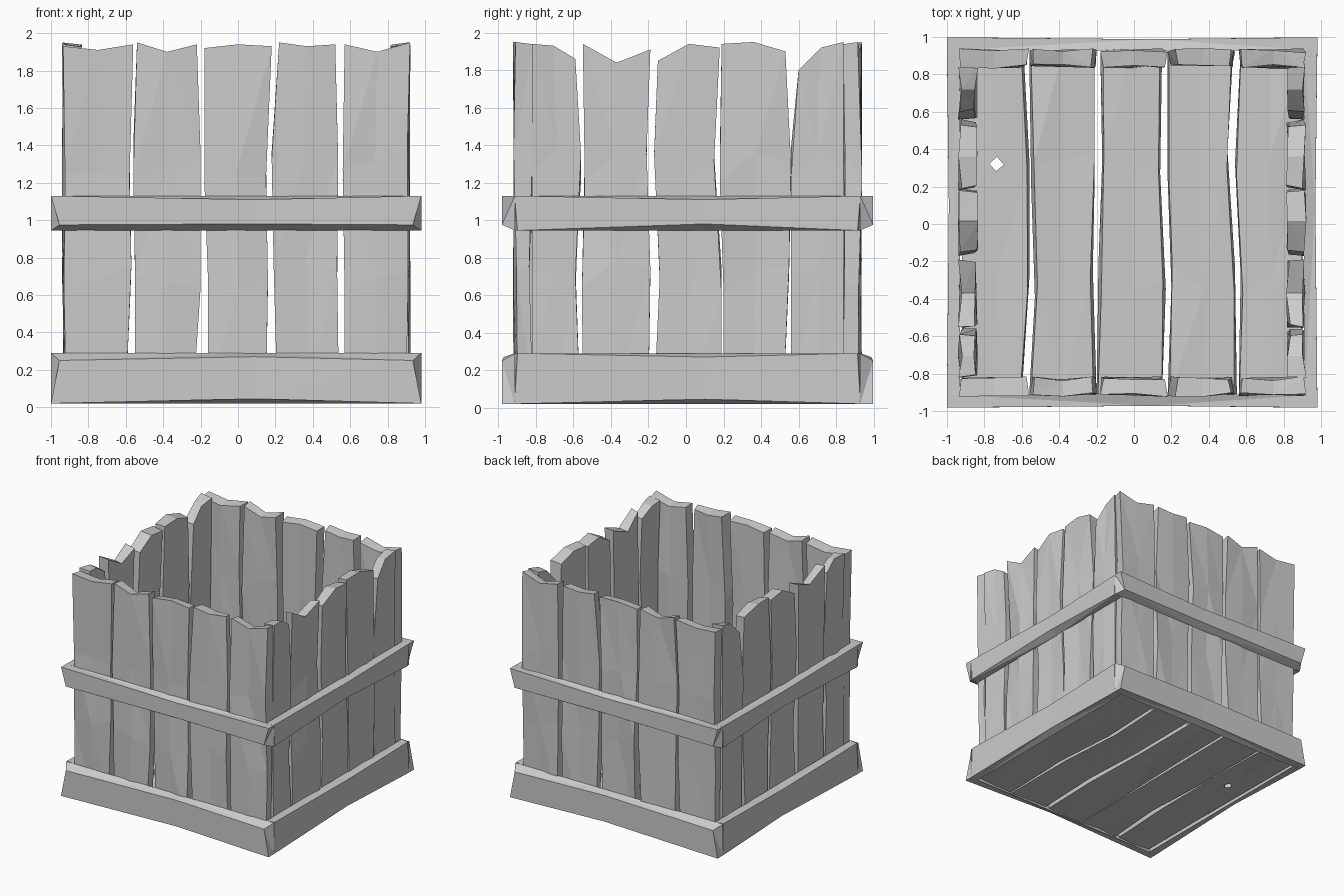
import bpy, bmesh, random
from mathutils import Vector

random.seed(4)
cube = bpy.data.objects.get("Cube")
if cube:
    bpy.data.objects.remove(cube, do_unlink=True)

grey = bpy.data.materials.new("weathered_grey")
grey.use_nodes = True
grey.diffuse_color = (0.6, 0.6, 0.6, 1)
grey.node_tree.nodes["Principled BSDF"].inputs["Base Color"].default_value = (0.6, 0.6, 0.6, 1)

CX, CY = -0.01, 0.008   # centre of the walls


def solid(name, layers, place):
    """Closed faceted board from an outer and an inner grid of (u, d, z) points."""
    bm = bmesh.new()
    grids = [[[bm.verts.new(place(*p)) for p in row] for row in g] for g in layers]
    rows, cols = len(grids[0]), len(grids[0][0])
    for g in grids:
        for r in range(rows - 1):
            for c in range(cols - 1):
                bm.faces.new((g[r][c], g[r][c + 1], g[r + 1][c + 1], g[r + 1][c]))

    def rim(g):
        return (g[0] + [g[r][-1] for r in range(1, rows)]
                + g[-1][-2::-1] + [g[r][0] for r in range(rows - 2, 0, -1)])
    a, b = rim(grids[0]), rim(grids[1])
    for i in range(len(a)):
        j = (i + 1) % len(a)
        bm.faces.new((a[i], a[j], b[j], b[i]))
    bmesh.ops.triangulate(bm, faces=bm.faces[:])
    bmesh.ops.recalc_face_normals(bm, faces=bm.faces[:])
    mesh = bpy.data.meshes.new(name)
    bm.to_mesh(mesh)
    bm.free()
    mesh.materials.append(grey)
    obj = bpy.data.objects.new(name, mesh)
    bpy.context.collection.objects.link(obj)
    return obj


def plank(name, left, right, heights, tops, outer, inner, place, dents=None):
    """Rough board: wavy left and right edges, ragged top, chipped faces."""
    dents = dents or {}
    layers = []
    for k, depth in enumerate((outer, inner)):
        grid = []
        for r, (a, b) in enumerate(zip(left, right)):
            row = []
            for c in range(3):
                z = tops[c] if r == len(left) - 1 else heights[r]
                if 0 < r < len(left) - 1:
                    z += random.uniform(-0.1, 0.1)
                u = a + (b - a) * c / 2
                u += (random.uniform(0, 0.018) if k else 0) * (1 - c)
                d = depth + random.uniform(-0.012, 0.012)
                if k == 0:
                    d += dents.get((c, r), 0)
                row.append((u, d, z - 0.012 * k * (r == len(left) - 1)))
            grid.append(row)
        layers.append(grid)
    return solid(name, layers, place)


# Where each side sits: u runs along the wall, d outwards from the centre
sides = {
    "front": lambda u, d, z: Vector((u, CY - d, z)),
    "back": lambda u, d, z: Vector((u, CY + d, z)),
    "left": lambda u, d, z: Vector((CX + d, u, z)),
    "right": lambda u, d, z: Vector((CX - d, u, z)),
}

# Wall boards: left edge and right edge from bottom to top, then top heights
heights = (0.05, 0.7, 1.3)
long_wall = [
    ((-.92, -.93, -.925, -.935), (-.6, -.57, -.58, -.56), (1.93, 1.91, 1.94)),
    ((-.55, -.55, -.56, -.54), (-.24, -.2, -.2, -.22), (1.95, 1.9, 1.94)),
    ((-.16, -.16, -.18, -.18), (.15, .16, .15, .18), (1.92, 1.94, 1.93)),
    ((.21, .19, .18, .22), (.54, .53, .535, .52), (1.95, 1.93, 1.94)),
    ((.57, .57, .56, .57), (.9, .91, .905, .92), (1.94, 1.9, 1.95)),
]
short_wall = [
    ((-.82, -.82, -.82, -.82), (-.565, -.59, -.56, -.59), (1.94, 1.93, 1.86)),
    ((-.55, -.555, -.54, -.55), (-.2, -.19, -.21, -.19), (1.94, 1.84, 1.91)),
    ((-.17, -.14, -.17, -.15), (.19, .19, .15, .18), (1.85, 1.94, 1.92)),
    ((.2, .2, .18, .19), (.52, .55, .56, .53), (1.94, 1.95, 1.9)),
    ((.56, .56, .56, .6), (.84, .84, .84, .84), (1.8, 1.92, 1.95)),
]
for side, place in sides.items():
    wall = long_wall if side in ("front", "back") else short_wall
    for i, (a, b, tops) in enumerate(wall):
        gouge = {(0, 2): -0.05} if side == "left" and i == 1 else None
        plank(f"{side}_plank_{i + 1}", a, b, heights, tops, 0.92, 0.835, place, gouge)

# Floor boards running front to back
floor_edges = [
    ((-.92, -.92, -.92, -.92), (-.6, -.56, -.56, -.59)),
    ((-.56, -.53, -.55, -.56), (-.2, -.22, -.21, -.21)),
    ((-.2, -.19, -.17, -.18), (.15, .17, .14, .15)),
    ((.18, .2, .18, .18), (.55, .54, .5, .53)),
    ((.56, .57, .54, .57), (.9, .9, .9, .9)),
]
floor_boards = []
for i, (a, b) in enumerate(floor_edges):
    sag = {(1, 3): 0.02} if i == 0 else None
    floor_boards.append(plank(
        f"floor_plank_{i + 1}", a, b, (-.91, -.3, .3), (.92, .92, .92),
        -0.035, -0.1, lambda u, d, v: Vector((u, v, max(-d, 0))), sag))

# Knot hole through one floor board
bpy.ops.mesh.primitive_cube_add(size=1, location=(-0.735, 0.32, 0.05), rotation=(0, 0, 0.7))
cutter = bpy.context.object
cutter.name = "knot_hole_cutter"
cutter.scale = (0.055, 0.055, 0.5)
cutter.hide_render = True
cutter.data.materials.append(grey)
cut = floor_boards[0].modifiers.new("knot_hole", "BOOLEAN")
cut.operation = 'DIFFERENCE'
cut.object = cutter
bpy.context.view_layer.objects.active = floor_boards[0]
bpy.ops.object.modifier_apply(modifier="knot_hole")
bpy.data.objects.remove(cutter, do_unlink=True)


def rail(name, place, mid, half, low, high, bottom_cut, top_cut, lift):
    """Hewn rail with chamfered ends and a hollowed lower edge."""
    inner, outer = 0.92, 0.99
    layers = []
    for d, edge in ((outer, 1), (inner, 0)):
        grid = []
        for z, cut, shift in ((low, bottom_cut, lift), (high, top_cut, -0.02)):
            row = []
            for t in (-1, 0.1, 1):
                end = abs(t) == 1
                u = mid + t * (half - edge * cut)
                v = z + (0 if end else shift * edge)
                if edge and end and cut > 0.03:
                    v += 0.03 if z == low else -0.04
                row.append((u, d - (0 if end or not edge else 0.01), v))
            grid.append(row)
        layers.append(grid)
    solid(name, layers, place)


# Two bands of rails; the side rails fit between the front and back ones
for side, place in sides.items():
    full = side in ("front", "back")
    mid, half = (CX, 0.99) if full else (CY, 0.922)
    chamfer = 0.045 if full else 0.015
    rail(f"{side}_middle_rail", place, mid, half, 0.945, 1.13, chamfer, 0, 0.035)
    rail(f"{side}_bottom_rail", place, mid, half, 0.02, 0.29, 0, chamfer, 0.025)
